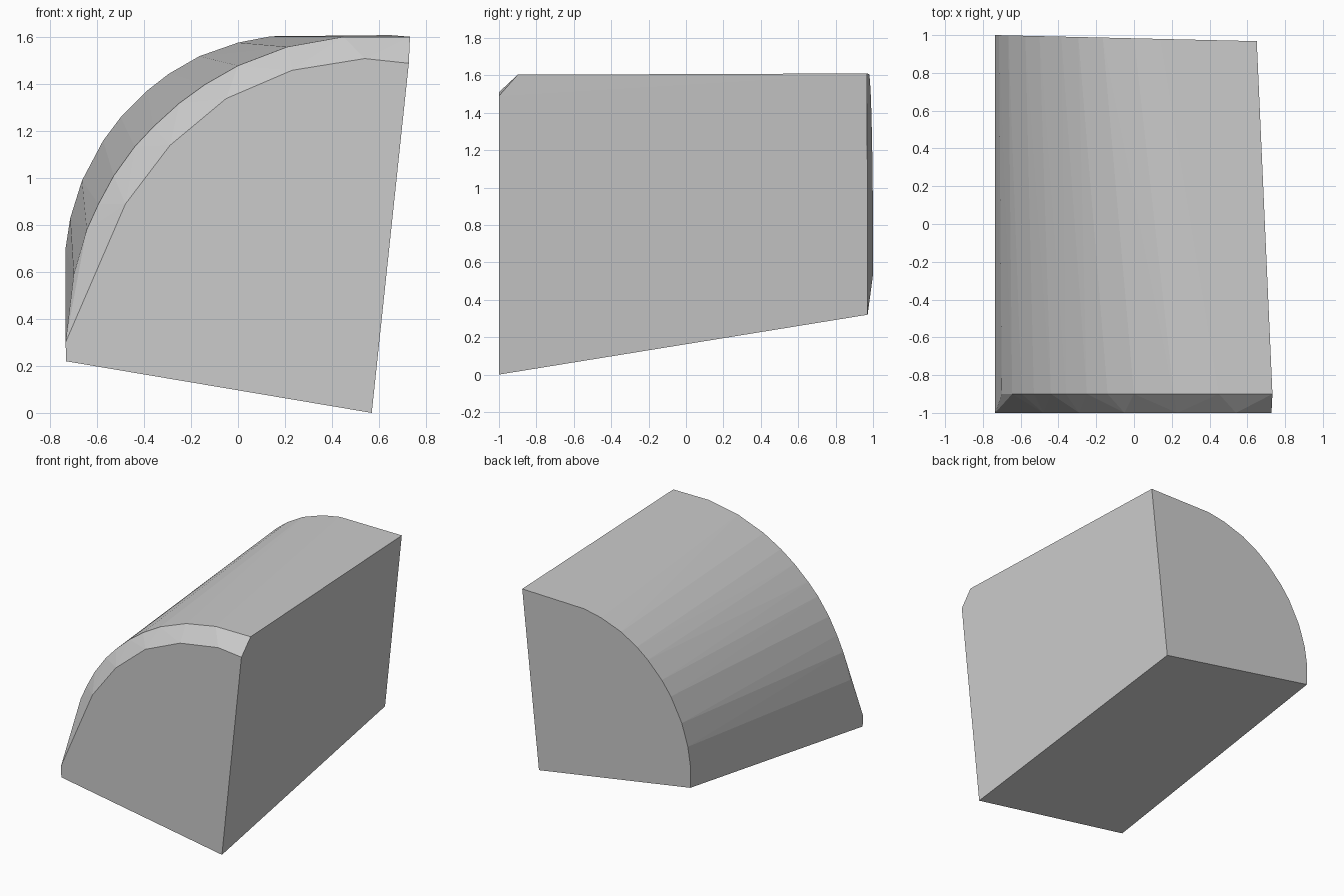
import bpy, bmesh, math

if "Cube" in bpy.data.objects:
    bpy.data.objects.remove(bpy.data.objects["Cube"])

# Front face outline (x, z) at y = -1
front = [(0.57, 0.0), (-0.732, 0.22), (-0.735, 0.30), (-0.48, 0.89), (-0.29, 1.14),
         (-0.05, 1.34), (0.23, 1.46), (0.54, 1.51), (0.728, 1.49)]

# Outer edge of the front bevel (x, z) at y = -0.9
bevel = [(-0.70, 0.59), (-0.645, 0.78), (-0.595, 0.89), (-0.53, 1.01), (-0.44, 1.135),
         (-0.36, 1.22), (-0.25, 1.32), (-0.14, 1.40), (0.0, 1.48), (0.21, 1.56),
         (0.45, 1.603), (0.733, 1.603)]

# Rear face outline (x, z), lying on a slightly turned plane
rear = [(0.512, 0.32), (-0.735, 0.535), (-0.735, 0.70), (-0.715, 0.83), (-0.665, 0.99),
        (-0.575, 1.16), (-0.50, 1.26), (-0.385, 1.375), (-0.295, 1.445), (-0.165, 1.52),
        (0.0, 1.578), (0.14, 1.605), (0.65, 1.61)]


def rear_y(x):
    return 0.983 - 0.0232 * x


points = [(x, -1.0, z) for x, z in front]
points += [(x, -0.9, z) for x, z in bevel]
points += [(x, rear_y(x), z) for x, z in rear]

# Skin the three sections as one convex solid
bm = bmesh.new()
for p in points:
    bm.verts.new(p)
result = bmesh.ops.convex_hull(bm, input=bm.verts[:])
loose = {v for v in result["geom_interior"] + result["geom_unused"]
         if isinstance(v, bmesh.types.BMVert)}
bmesh.ops.delete(bm, geom=list(loose), context='VERTS')
bmesh.ops.dissolve_limit(bm, angle_limit=math.radians(1.0),
                         verts=bm.verts[:], edges=bm.edges[:])
bmesh.ops.recalc_face_normals(bm, faces=bm.faces[:])

mesh = bpy.data.meshes.new("rounded_wedge_block")
bm.to_mesh(mesh)
bm.free()

# Single plain grey
grey = bpy.data.materials.new("light grey")
grey.diffuse_color = (0.6, 0.6, 0.6, 1.0)
grey.use_nodes = True
grey.node_tree.nodes["Principled BSDF"].inputs["Base Color"].default_value = grey.diffuse_color
mesh.materials.append(grey)

block = bpy.data.objects.new("rounded_wedge_block", mesh)
bpy.context.collection.objects.link(block)
